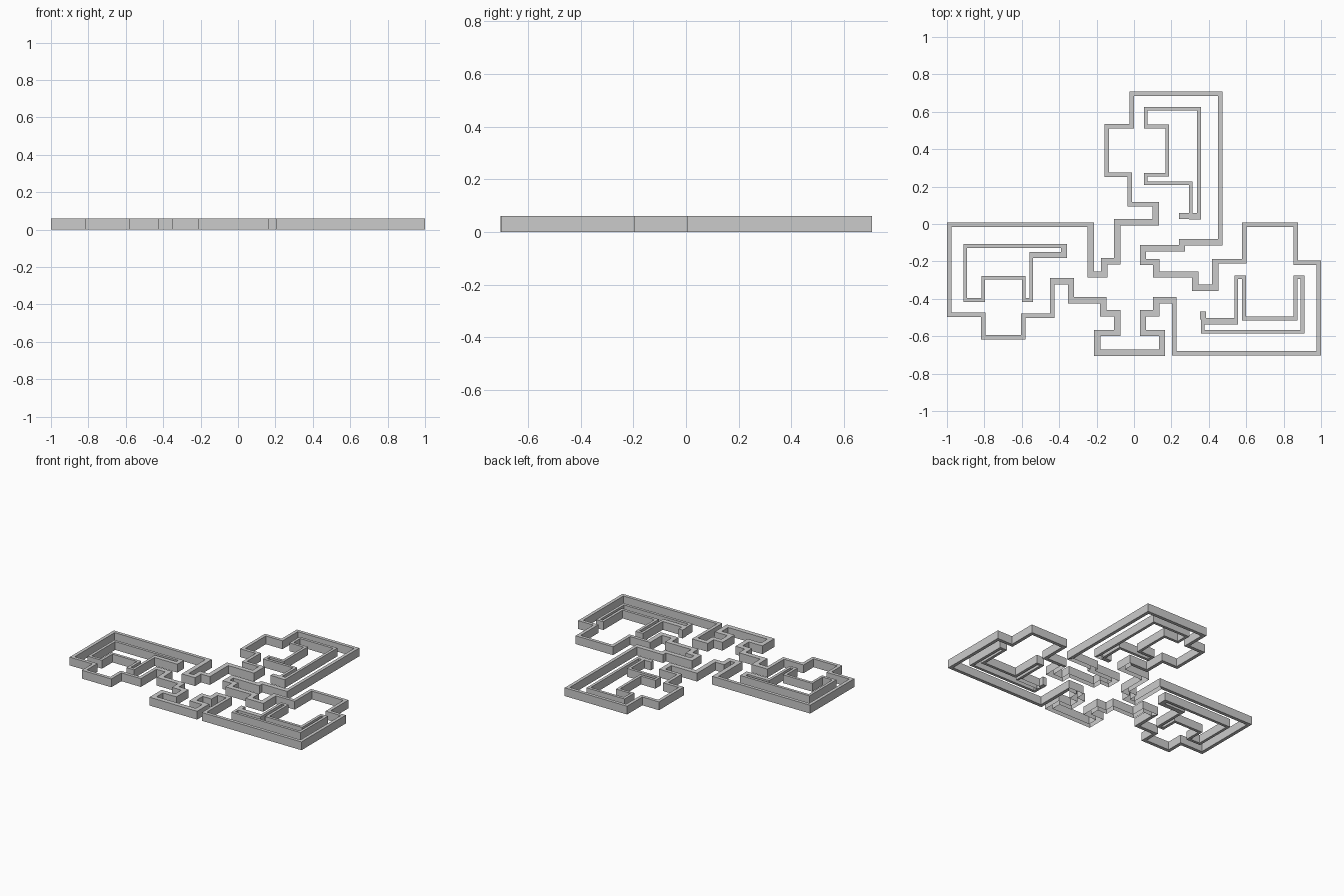
import bpy, bmesh

if "Cube" in bpy.data.objects:
    bpy.data.objects.remove(bpy.data.objects["Cube"])

H = 0.06        # wall height
WIDE = 0.017    # half thickness of the central walls
THIN = 0.012    # half thickness of the arm walls
FINE = 0.010    # half thickness of the inner walls


def wall_loop(name, parts):
    """Closed right-angled wall. Coordinates alternate x of an upright run, y of a level run."""
    c = [(v, half) for half, coords in parts for v in coords]
    n = len(c)
    bm = bmesh.new()
    rings = []
    for i in range(n):
        j = (i + 1) % n

        def offset(k):
            s = 1 if c[(k + 1) % n][0] > c[k - 1][0] else -1
            return c[k][1] * (-s if k % 2 == 0 else s)

        ring = []
        for side, z in ((1, 0), (-1, 0), (-1, H), (1, H)):
            a, b = c[i][0] + side * offset(i), c[j][0] + side * offset(j)
            ring.append(bm.verts.new((a, b, z) if i % 2 == 0 else (b, a, z)))
        rings.append(ring)
    for i in range(n):
        r, q = rings[i - 1], rings[i]
        for k in range(4):
            # the wide central walls are open underneath
            if k == 0 and c[i][1] == WIDE:
                continue
            m = (k + 1) % 4
            bm.faces.new((r[k], r[m], q[m], q[k]))
    bmesh.ops.recalc_face_normals(bm, faces=bm.faces)
    mesh = bpy.data.meshes.new(name)
    bm.to_mesh(mesh)
    bm.free()
    ob = bpy.data.objects.new(name, mesh)
    bpy.context.collection.objects.link(ob)


def block(name, x0, x1, y0, y1):
    bpy.ops.mesh.primitive_cube_add(size=1, location=((x0 + x1) / 2, (y0 + y1) / 2, H / 2))
    ob = bpy.context.object
    ob.name = name
    ob.scale = (x1 - x0, y1 - y0, H)


# Outer wall: one continuous loop around all three arms
wall_loop("outer_wall", [
    (WIDE, [-.09, -.20, -.16, -.27, -.232]),
    # left arm
    (THIN, [-.004, -.987, -.484, -.805, -.605, -.593, -.49, -.437]),
    # lower centre
    (WIDE, [-.307, -.337, -.408, -.165, -.478, -.09, -.583, -.197, -.688,
            .15, -.583, .048, -.478, .118, -.408]),
    # right arm
    (THIN, [.214, -.69, .987, -.207, .866, -.005, .59, -.20]),
    # right centre
    (WIDE, [.435, -.34, .327, -.27, .118, -.203, .048, -.13, .257, -.098]),
    # top arm
    (THIN, [.462, .696, -.013, .522, -.146, .263, -.022, .105]),
    (WIDE, [.116, .01]),
])

# Inner walls, one per arm
wall_loop("top_inner_wall", [
    (FINE, [.347, .616, .063, .521, .178, .264, .063, .218, .303]),
    (WIDE, [.042]),
])
wall_loop("left_inner_wall", [
    (FINE, [-.902, -.406, -.806, -.287, -.590, -.406, -.550]),
    (0.016, [-.166, -.373]),
    (FINE, [-.118]),
])
wall_loop("right_inner_wall", [
    (FINE, [.367, -.576, .901, -.285, .863, -.505, .588, -.285, .547]),
    (WIDE, [-.519]),
])

# Short wall ends
block("top_wall_end", .24, .293, .027, .058)
block("right_wall_end", .354, .385, -.51, -.467)
